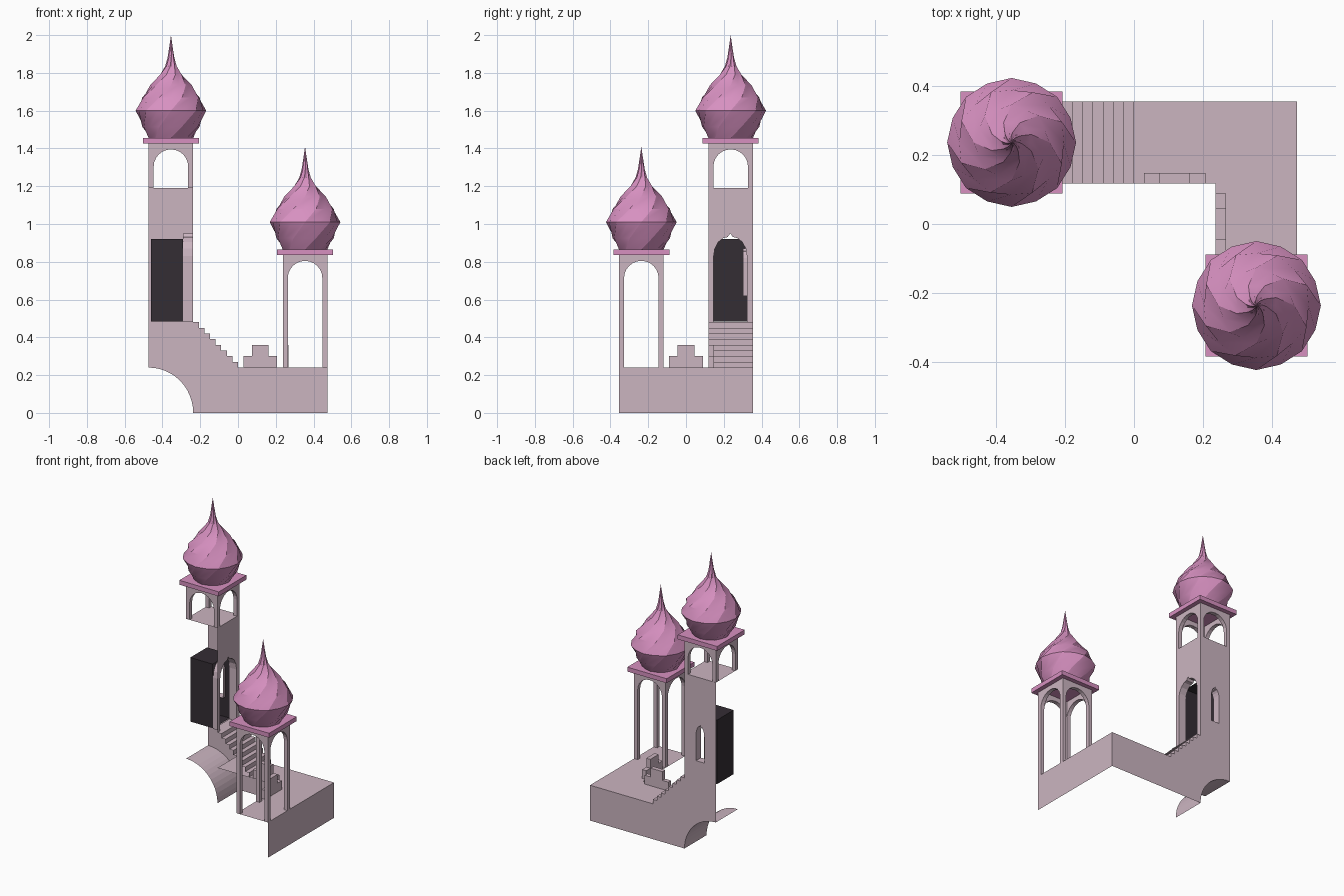
import bpy, bmesh, math
from mathutils import Matrix, Vector

if "Cube" in bpy.data.objects:
    bpy.data.objects.remove(bpy.data.objects["Cube"])


def material(name, rgb):
    m = bpy.data.materials.new(name)
    m.diffuse_color = (*rgb, 1)
    m.use_nodes = True
    m.node_tree.nodes["Principled BSDF"].inputs["Base Color"].default_value = m.diffuse_color
    return m


STONE = material("pale pink stone", (0.60, 0.46, 0.53))
PINK = material("dome pink", (0.68, 0.28, 0.53))
DARK = material("dark interior", (0.034, 0.026, 0.034))

H, W, B = 0.473, 0.237, 0.355        # half length, module, half depth
F = 0.118                            # inner edge of the back arm
T1, T2 = (-0.355, 0.2365), (0.355, -0.2365)   # tower centres
FLOOR, DOOR, BELFRY = 0.24, 0.48, 1.19
REVEAL = 0.053


def front(u, v, d): return (u, d, v)     # profile in x-z, depth along y
def side(u, v, d): return (d, u, v)      # profile in y-z, depth along x
def flat(u, v, d): return (u, v, d)      # profile in x-y, depth along z


def finish(name, bm, mat, recalc=False):
    if recalc:
        bmesh.ops.recalc_face_normals(bm, faces=bm.faces)
    me = bpy.data.meshes.new(name)
    bm.to_mesh(me)
    bm.free()
    me.materials.append(mat)
    ob = bpy.data.objects.new(name, me)
    bpy.context.collection.objects.link(ob)
    return ob


def sheet(name, loops, plane, d, mat, normal):
    """Flat sheet from an outline and optional holes."""
    bm = bmesh.new()
    for loop in loops:
        vs = [bm.verts.new(plane(u, v, d)) for u, v in loop]
        for a, b in zip(vs, vs[1:] + vs[:1]):
            bm.edges.new((a, b))
    bmesh.ops.triangle_fill(bm, use_beauty=True, use_dissolve=False,
                            edges=bm.edges[:], normal=normal)
    for f in bm.faces:
        f.normal_update()
        if f.normal.dot(Vector(normal)) < 0:
            f.normal_flip()
    return finish(name, bm, mat)


def strip(name, pts, plane, d0, d1, mat, closed=False):
    """Profile swept straight from d0 to d1."""
    bm = bmesh.new()
    a = [bm.verts.new(plane(u, v, d0)) for u, v in pts]
    b = [bm.verts.new(plane(u, v, d1)) for u, v in pts]
    n = len(pts)
    for i in range(n if closed else n - 1):
        j = (i + 1) % n
        bm.faces.new((a[i], a[j], b[j], b[i]))
    return finish(name, bm, mat, True)


def prism(name, pts, plane, d0, d1, mat):
    bm = bmesh.new()
    a = [bm.verts.new(plane(u, v, d0)) for u, v in pts]
    b = [bm.verts.new(plane(u, v, d1)) for u, v in pts]
    n = len(pts)
    for i in range(n):
        j = (i + 1) % n
        bm.faces.new((a[i], a[j], b[j], b[i]))
    bm.faces.new(a)
    bm.faces.new(b)
    return finish(name, bm, mat, True)


def rect(u0, v0, u1, v1):
    return [(u0, v0), (u1, v0), (u1, v1), (u0, v1)]


def ogee(c, w, z0, z1):
    """Pointed arch opening, listed from the lower left over the tip."""
    h = min(0.12, (z1 - z0) * 0.3)
    half = [(1, 1), (0.93, 0.67), (0.72, 0.38), (0.42, 0.2), (0.16, 0.16)]
    left = [(c - w * k, z1 - h * t) for k, t in half]
    right = [(c + w * k, z1 - h * t) for k, t in reversed(half)]
    return [(c - w, z0)] + left + [(c, z1)] + right + [(c + w, z0)]


# Back wall: quarter arch cut, stepped top, tower side and window
steps = []
for i in range(8):
    x = -i * W / 8
    steps += [(x, FLOOR + i * 0.03), (x, FLOOR + (i + 1) * 0.03)]
steps.append((-W, DOOR))
curve = [(-H + (H - W) * math.sin(t * math.pi / 24), FLOOR * math.cos(t * math.pi / 24))
         for t in range(13)]
window = ogee(T1[0], 0.031, 0.62, 0.87)
outline = curve + [(H, 0), (H, FLOOR)] + steps + [(-W, BELFRY), (-H, BELFRY)]
sheet("back_wall", [outline, window], front, B, STONE, (0, 1, 0))
strip("window_reveal", window, front, B, B - REVEAL, STONE, True)
strip("under_arch", curve, front, F, B, STONE)

# Platform top and outer right wall
sheet("platform_top", [[(-W, F), (W, F), (W, -B), (H, -B), (H, B), (-W, B)]],
      flat, FLOOR, STONE, (0, 0, 1))
sheet("platform_right_wall", [rect(-B, 0, B, FLOOR)], side, H, STONE, (1, 0, 0))

# Stairs
strip("stairs", steps, front, F, B, STONE)

# Tower wall with door, its reveal and the dark room behind
door = ogee(0.2345, 0.088, DOOR, 0.95)
sheet("tower_door_wall", [[(F, DOOR)] + door + [(B, DOOR), (B, BELFRY), (F, BELFRY)]],
      side, -W, STONE, (1, 0, 0))
strip("door_reveal", door, side, -W, -W - REVEAL, STONE, True)
ry0, ry1, rx0, rx1, rz0, rz1 = 0.145, 0.325, -0.46, -W - REVEAL, 0.485, 0.92
strip("dark_room_shell", [(ry1, rz0), (ry0, rz0), (ry0, rz1), (ry1, rz1)],
      side, rx0, rx1, DARK)
sheet("dark_room_end", [rect(ry0, rz0, ry1, rz1)], side, rx0, DARK, (-1, 0, 0))
sheet("dark_room_window_side", [rect(rx0, rz0, rx1, rz1), window],
      front, ry1, DARK, (0, 1, 0))


# Stepped battlements
def battlement(name, c, plane, d0, d1):
    a, b, z = 0.0887, 0.0445, FLOOR
    pts = [(c - a, z), (c + a, z), (c + a, z + 0.06), (c + b, z + 0.06), (c + b, z + 0.12),
           (c - b, z + 0.12), (c - b, z + 0.06), (c - a, z + 0.06)]
    prism(name, pts, plane, d0, d1, STONE)


battlement("back_battlement", 0.118, front, F, F + 0.03)
battlement("side_battlement", 0.0, side, W, W + 0.03)


# Open arcade of four round arches
def arcade(name, centre, z0, z1):
    s, r = 0.118, 0.0915
    spring = z1 - 0.03 - r
    arch = [(-r * math.cos(math.pi * i / 12), spring + r * math.sin(math.pi * i / 12))
            for i in range(13)]
    pts = [(-s, z0), (-r, z0)] + arch + [(r, z0), (s, z0), (s, z1), (-s, z1)]
    for k in range(4):
        ob = prism(f"{name}_arch_{k}", pts, front, -s, -r, STONE)
        ob.data.transform(Matrix.Translation((*centre, 0)) @ Matrix.Rotation(k * math.pi / 2, 4, 'Z'))


# Cornice slab and twisted onion dome
def dome(name, centre, z):
    s = 0.148
    prism(name + "_cornice", rect(centre[0] - s, centre[1] - s, centre[0] + s, centre[1] + s),
          flat, z, z + 0.03, PINK)
    # radius, height, twist in degrees, rib depth
    rings = [(0.118, 0, 0, 0.03), (0.155, 0.06, 22, 0.02), (0.187, 0.145, 45, 0.01),
             (0.158, 0.215, 67, 0.04), (0.110, 0.28, 90, 0.07), (0.062, 0.335, 112, 0.12),
             (0.031, 0.38, 128, 0.18), (0.018, 0.425, 140, 0.2), (0.009, 0.485, 150, 0.2)]
    n = 16
    bm = bmesh.new()
    prev = None
    for r, h, tw, rib in rings:
        ring = []
        for i in range(n):
            a = math.radians(tw) + math.tau * i / n
            q = r * (1 - rib * (i % 2))
            ring.append(bm.verts.new((centre[0] + q * math.cos(a), centre[1] + q * math.sin(a),
                                      z + 0.03 + h)))
        if prev:
            for i in range(n):
                j = (i + 1) % n
                bm.faces.new((prev[i], prev[j], ring[j], ring[i]))
        prev = ring
    tip = bm.verts.new((*centre, z + 0.575))
    for i in range(n):
        bm.faces.new((prev[i], prev[(i + 1) % n], tip))
    ob = finish(name, bm, PINK, True)
    bpy.context.view_layer.objects.active = ob
    ob.select_set(True)
    bpy.ops.object.shade_smooth_by_angle(angle=math.radians(25))
    ob.select_set(False)


sheet("belfry_floor", [rect(-H, F, -W, B)], flat, BELFRY, STONE, (0, 0, 1))
arcade("belfry", T1, BELFRY, 1.425)
dome("tall_dome", T1, 1.425)
arcade("pavilion", T2, FLOOR, 0.835)
dome("low_dome", T2, 0.835)
